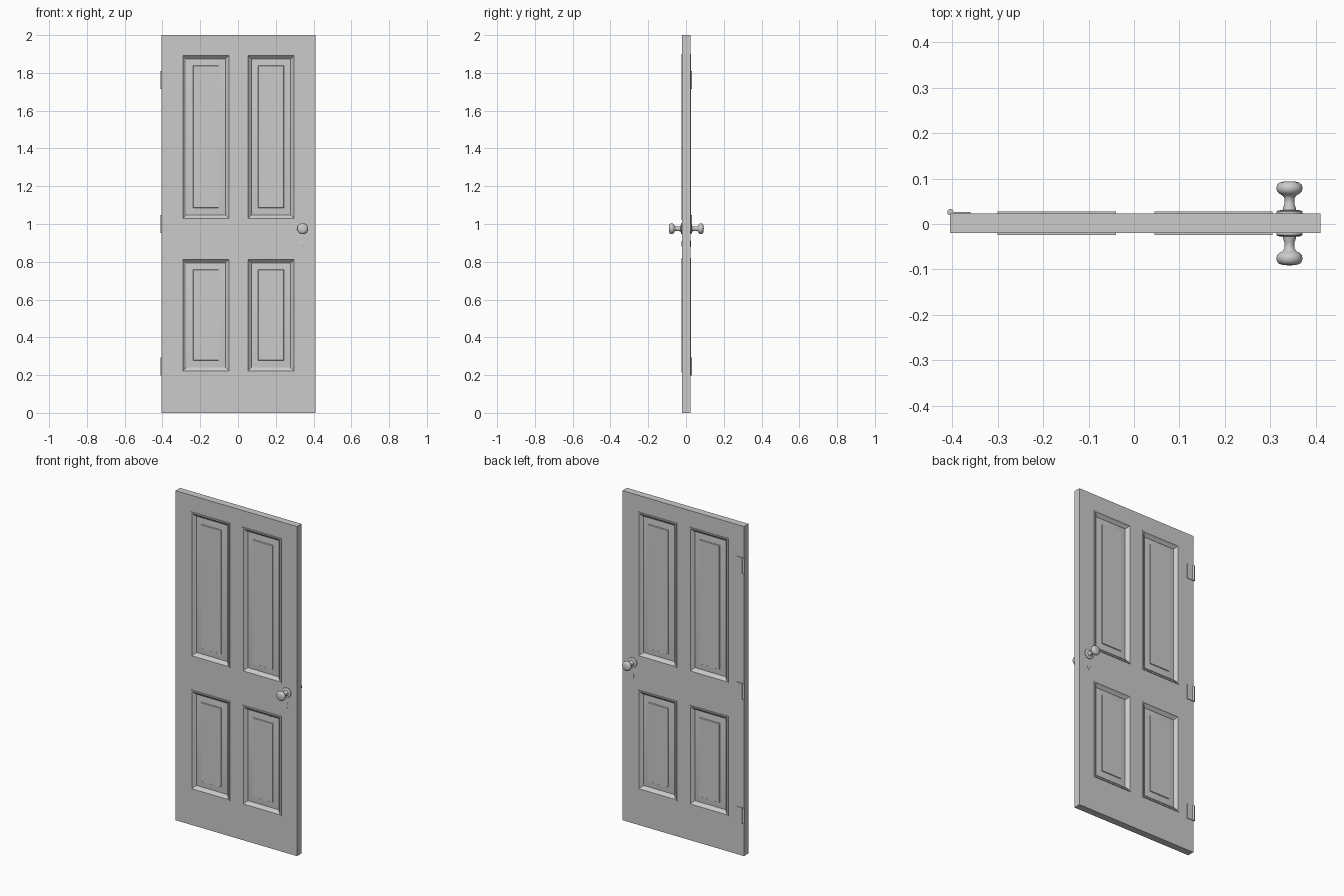
import bpy, bmesh, math
from mathutils import Vector

if "Cube" in bpy.data.objects:
    bpy.data.objects.remove(bpy.data.objects["Cube"])

YC = 0.0015      # mid plane of the door
HALF = 0.0215    # half thickness


def finish(name, bm, smooth=None):
    bmesh.ops.recalc_face_normals(bm, faces=bm.faces[:])
    me = bpy.data.meshes.new(name)
    bm.to_mesh(me)
    bm.free()
    ob = bpy.data.objects.new(name, me)
    bpy.context.collection.objects.link(ob)
    if smooth:
        bpy.ops.object.select_all(action='DESELECT')
        ob.select_set(True)
        bpy.context.view_layer.objects.active = ob
        bpy.ops.object.shade_smooth_by_angle(angle=math.radians(smooth))
    return ob


def box(name, x0, x1, y0, y1, z0, z1):
    bm = bmesh.new()
    bmesh.ops.create_cube(bm, size=1)
    for v in bm.verts:
        v.co = Vector(((x0 + x1) / 2 + v.co.x * (x1 - x0),
                       (y0 + y1) / 2 + v.co.y * (y1 - y0),
                       (z0 + z1) / 2 + v.co.z * (z1 - z0)))
    return finish(name, bm)


def loft(bm, rings):
    for a, b in zip(rings, rings[1:]):
        n = len(a)
        for i in range(n):
            j = (i + 1) % n
            bm.faces.new((a[i], a[j], b[j], b[i]))
    bm.faces.new(rings[0])
    bm.faces.new(rings[-1])


def lathe(name, profile, x, z, side, steps=32):
    # profile of (radius, distance from the mid plane), turned about y
    bm = bmesh.new()
    rings = []
    for r, d in profile:
        rings.append([bm.verts.new((x + r * math.cos(math.tau * i / steps), YC + side * d,
                                    z + r * math.sin(math.tau * i / steps)))
                      for i in range(steps)])
    loft(bm, rings)
    return finish(name, bm, 35)


# moulding and raised panel section: (inset from opening, distance from mid plane)
SECTION = [(0, 0.0262), (0.008, 0.0262), (0.011, 0.0225), (0.015, 0.019),
           (0.020, 0.0135), (0.024, 0.0115), (0.026, 0.008),
           (0.058, 0.0125), (0.062, 0.0125), (0.0645, 0.0165)]


def panel(name, x0, x1, z0, z1):
    bm = bmesh.new()
    rings = []
    for side, pts in ((-1, SECTION[::-1]), (1, SECTION)):
        for i, d in pts:
            y = YC + side * d
            rings.append([bm.verts.new(c) for c in (
                (x0 + i, y, z0 + i), (x1 - i, y, z0 + i),
                (x1 - i, y, z1 - i), (x0 + i, y, z1 - i))])
    loft(bm, rings)
    return finish(name, bm, 30)


# frame: stiles, rails and centre muntins
Y0, Y1 = YC - HALF, YC + HALF
XL, XR = -0.30, 0.305
box("hinge_stile", -0.405, XL, Y0, Y1, 0, 2)
box("lock_stile", XR, 0.41, Y0, Y1, 0, 2)
for name, z0, z1 in (("bottom_rail", 0, 0.215), ("lock_rail", 0.82, 1.022), ("top_rail", 1.9, 2)):
    box(name, XL, XR, Y0, Y1, z0, z1)

# four raised panels with mouldings
for level, z0, z1 in (("lower", 0.215, 0.82), ("upper", 1.022, 1.9)):
    box(level + "_muntin", -0.04, 0.045, Y0, Y1, z0, z1)
    panel(level + "_left_panel", XL, -0.04, z0, z1)
    panel(level + "_right_panel", 0.045, XR, z0, z1)

# knobs, roses and keyhole plates on both faces
ROSE = [(0.029, 0.021), (0.029, 0.0255), (0.026, 0.028), (0.015, 0.0295)]
KNOB = [(0.015, 0.0285), (0.014, 0.034), (0.0115, 0.041), (0.0105, 0.048), (0.0115, 0.056),
        (0.015, 0.061), (0.022, 0.065), (0.027, 0.070), (0.0285, 0.075), (0.0285, 0.080),
        (0.026, 0.086), (0.022, 0.0895), (0.012, 0.092), (0.002, 0.0925)]
PLATE = [(0.009, 0.021), (0.009, 0.0235), (0.007, 0.0245)]
for side, face in ((-1, "front"), (1, "back")):
    lathe(face + "_rose", ROSE, 0.342, 0.975, side)
    lathe(face + "_knob", KNOB, 0.342, 0.975, side)
    plate = lathe(face + "_keyhole_plate", PLATE, 0.342, 0.895, side, 20)
    for v in plate.data.vertices:
        v.co.z = 0.895 + (v.co.z - 0.895) * 1.9

# hinges on the back face
for name, zc in (("bottom", 0.245), ("middle", 1.0), ("top", 1.763)):
    box(name + "_hinge_leaf", -0.405, -0.36, 0.021, 0.0265, zc - 0.046, zc + 0.046)
    bm = bmesh.new()
    rings = [[bm.verts.new((-0.404 + 0.007 * math.cos(math.tau * i / 16),
                            0.026 + 0.007 * math.sin(math.tau * i / 16), z))
              for i in range(16)] for z in (zc - 0.047, zc + 0.047)]
    loft(bm, rings)
    finish(name + "_hinge_barrel", bm, 40)
